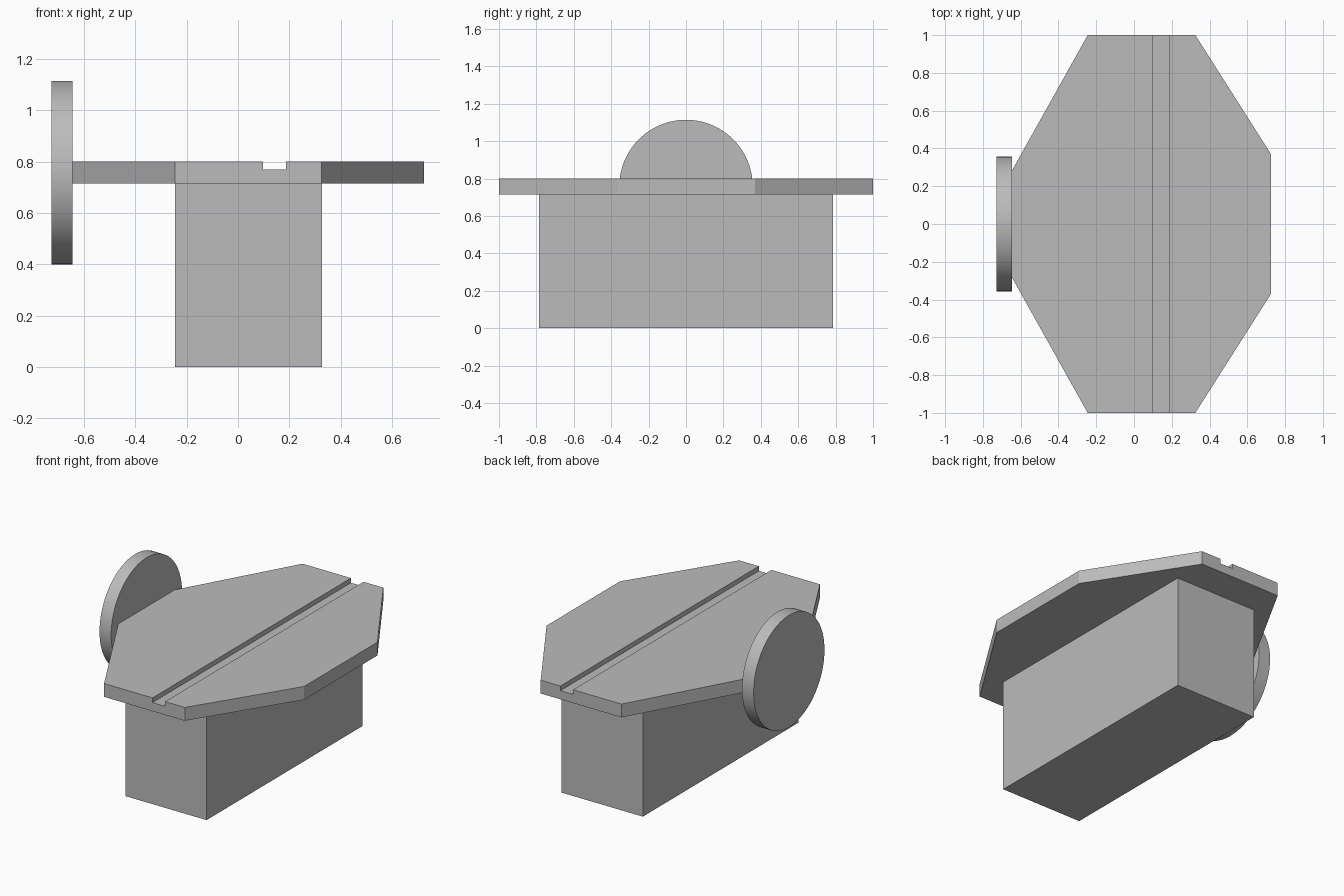
import bpy, bmesh
from math import pi

cube = bpy.data.objects.get("Cube")
if cube:
    bpy.data.objects.remove(cube, do_unlink=True)

grey = bpy.data.materials.new("plain_grey")
grey.use_nodes = True
colour = (0.5, 0.5, 0.5, 1)
grey.diffuse_color = colour
grey.node_tree.nodes["Principled BSDF"].inputs["Base Color"].default_value = colour


def prism(name, outline, z0, z1):
    """Extrude a flat outline from z0 up to z1."""
    bm = bmesh.new()
    base = bm.faces.new([bm.verts.new((x, y, z0)) for x, y in outline])
    top = bmesh.ops.extrude_face_region(bm, geom=[base])["geom"]
    verts = [v for v in top if isinstance(v, bmesh.types.BMVert)]
    bmesh.ops.translate(bm, verts=verts, vec=(0, 0, z1 - z0))
    bmesh.ops.recalc_face_normals(bm, faces=bm.faces)
    mesh = bpy.data.meshes.new(name)
    bm.to_mesh(mesh)
    bm.free()
    mesh.materials.append(grey)
    obj = bpy.data.objects.new(name, mesh)
    bpy.context.collection.objects.link(obj)
    return obj


def box(name, x0, x1, y, z0, z1):
    return prism(name, [(x0, -y), (x1, -y), (x1, y), (x0, y)], z0, z1)


# Pedestal block
box("base_block", -0.245, 0.328, 0.785, 0, 0.715)

# Eight-sided table top, mirrored front to back
half = [(-0.645, -0.285), (-0.245, -1), (0.325, -1), (0.725, -0.37)]
table = prism("table_top", half + [(x, -y) for x, y in reversed(half)], 0.715, 0.8)

# Shallow slot along the table top
cutter = box("slot_cutter", 0.097, 0.186, 1.1, 0.77, 0.9)
cutter.hide_render = True
slot = table.modifiers.new("slot", "BOOLEAN")
slot.operation = "DIFFERENCE"
slot.solver = "EXACT"
slot.object = cutter
bpy.context.view_layer.objects.active = table
bpy.ops.object.modifier_apply(modifier=slot.name)
bpy.data.objects.remove(cutter, do_unlink=True)

# Upright round wheel on the table's side
bpy.ops.mesh.primitive_cylinder_add(vertices=96, radius=0.357, depth=0.082,
                                    location=(-0.686, 0, 0.757), rotation=(0, pi / 2, 0))
wheel = bpy.context.object
wheel.name = "side_wheel"
wheel.data.materials.append(grey)
bpy.ops.object.shade_smooth_by_angle()
